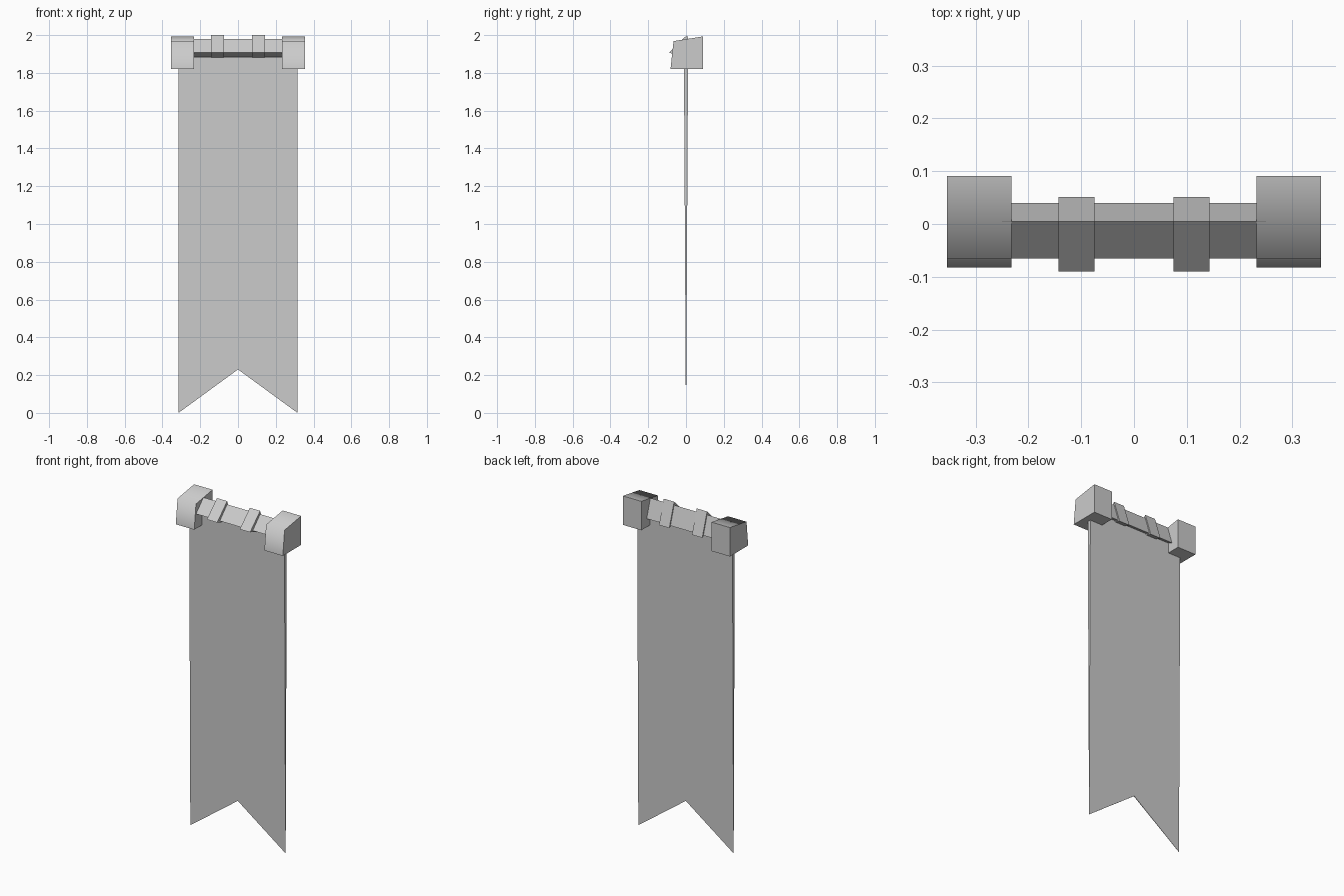
import bpy
import bmesh
from math import radians

cube = bpy.data.objects.get("Cube")
if cube:
    bpy.data.objects.remove(cube, do_unlink=True)

grey = bpy.data.materials.new("plain_grey")
grey.use_nodes = True
colour = (0.6, 0.6, 0.6, 1)
grey.diffuse_color = colour
grey.node_tree.nodes["Principled BSDF"].inputs["Base Color"].default_value = colour


def prism(name, ring_a, ring_b):
    """Solid joining two matching outlines."""
    bm = bmesh.new()
    a = [bm.verts.new(p) for p in ring_a]
    b = [bm.verts.new(p) for p in ring_b]
    bm.faces.new(a)
    bm.faces.new(b[::-1])
    for i in range(len(a)):
        j = (i + 1) % len(a)
        bm.faces.new((a[j], a[i], b[i], b[j]))
    bmesh.ops.recalc_face_normals(bm, faces=bm.faces)
    mesh = bpy.data.meshes.new(name)
    bm.to_mesh(mesh)
    bm.free()
    mesh.materials.append(grey)
    obj = bpy.data.objects.new(name, mesh)
    bpy.context.collection.objects.link(obj)
    return obj


def along_x(name, profile, x0, x1):
    """Side profile (y, z) swept from x0 to x1."""
    return prism(name, [(x0, y, z) for y, z in profile],
                 [(x1, y, z) for y, z in profile])


# Three-sided crossbar and its two raised bands
along_x("crossbar", [(0.005, 1.98), (-0.065, 1.908), (0.04, 1.87)], -0.25, 0.25)
band = [(0.005, 2.0), (-0.09, 1.908), (0.051, 1.86)]
cap = [(-0.082, 1.82), (-0.066, 1.968), (0.091, 1.993), (0.091, 1.82)]

for side, s in (("left", 1), ("right", -1)):
    along_x(side + "_band", band, s * 0.075, s * 0.143)
    # End block, its sloped top blending softly into the front
    block = along_x(side + "_end_block", cap, s * 0.232, s * 0.354)
    bpy.ops.object.select_all(action="DESELECT")
    block.select_set(True)
    bpy.context.view_layer.objects.active = block
    bpy.ops.object.shade_smooth_by_angle(angle=radians(82))

# Swallow-tailed cloth, thinning from top to bottom
outline = [(-0.315, 1.885), (-0.315, 0), (0, 0.23), (0.315, 0), (0.315, 1.885)]


def sheet(sign):
    return [(x, sign * (0.0005 + 0.0105 * z / 1.885), z) for x, z in outline]


prism("banner_cloth", sheet(-1), sheet(1))
